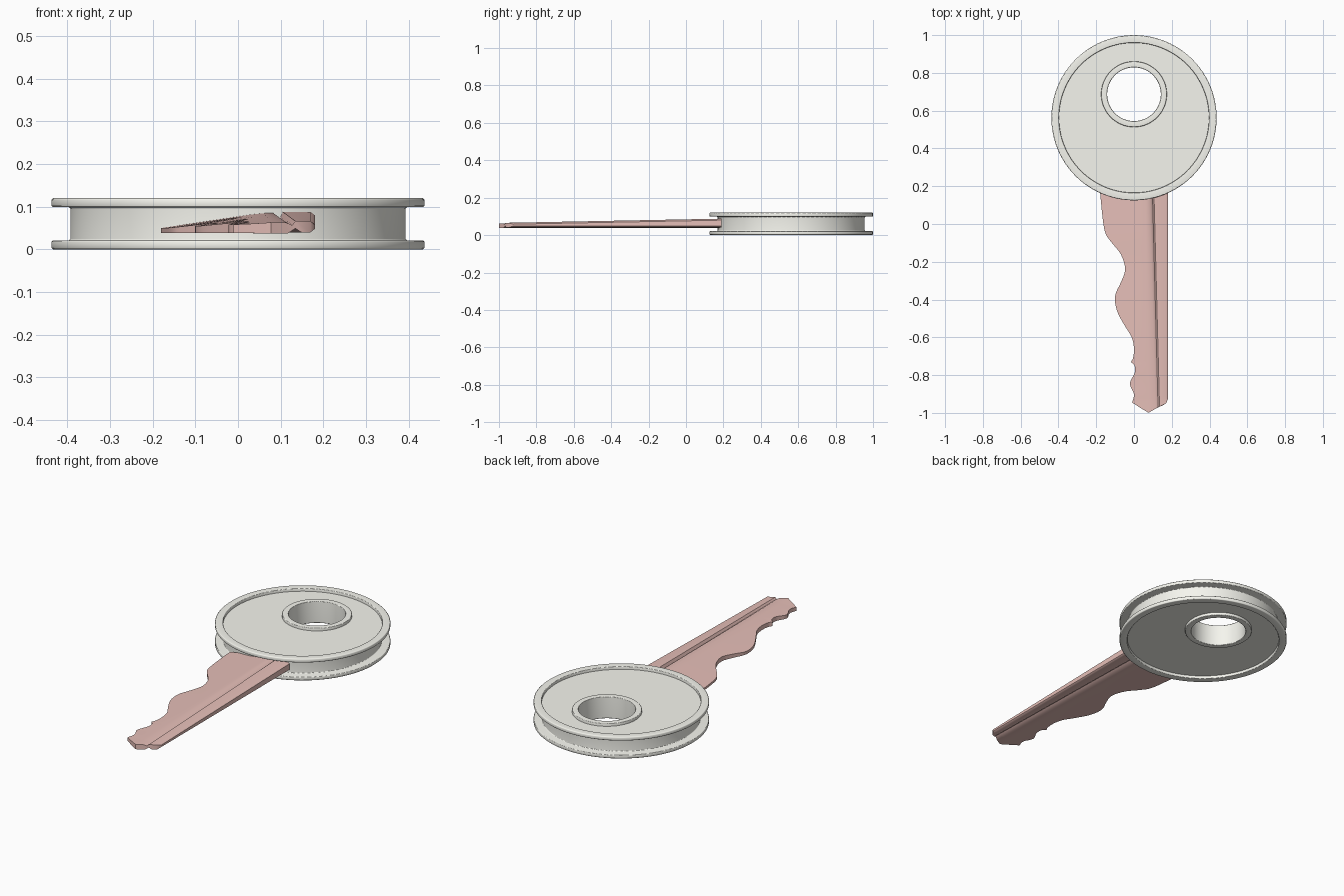
import bpy, bmesh, math
from mathutils import Vector

if "Cube" in bpy.data.objects:
    bpy.data.objects.remove(bpy.data.objects["Cube"])


def finish(name, rings, closed_chain, color, angle):
    """Skin a list of equal-sized vertex rings into one coloured object."""
    bm = bmesh.new()
    vs = [[bm.verts.new(p) for p in ring] for ring in rings]
    n, m = len(vs[0]), len(vs)
    for i in range(m if closed_chain else m - 1):
        a, b = vs[i], vs[(i + 1) % m]
        for j in range(n):
            k = (j + 1) % n
            bm.faces.new((a[j], a[k], b[k], b[j]))
    if not closed_chain:  # cap the ends with strips from top to bottom
        for r in (vs[0], vs[-1]):
            for i in range(n // 2 - 1):
                bm.faces.new((r[i], r[i + 1], r[n - 2 - i], r[n - 1 - i]))
    bmesh.ops.recalc_face_normals(bm, faces=bm.faces[:])
    me = bpy.data.meshes.new(name)
    bm.to_mesh(me)
    bm.free()
    ob = bpy.data.objects.new(name, me)
    bpy.context.collection.objects.link(ob)
    bpy.ops.object.select_all(action='DESELECT')
    ob.select_set(True)
    bpy.context.view_layer.objects.active = ob
    bpy.ops.object.shade_smooth_by_angle(angle=math.radians(angle))
    ob.modifiers.new("flat_faces", 'WEIGHTED_NORMAL').keep_sharp = True
    mat = bpy.data.materials.new(name + "_colour")
    mat.diffuse_color = (*color, 1)
    mat.use_nodes = True
    mat.node_tree.nodes["Principled BSDF"].inputs["Base Color"].default_value = mat.diffuse_color
    me.materials.append(mat)
    return ob


# Key head: spool-like disc with an off-centre ringed hole
H, SEG = 0.12, 96
HEAD, HOLE = 0.5625, 0.687
upper = [  # centre y, radius, z : from the hole outwards, then down to the waist
    (HOLE, 0.142, H - 0.003), (HOLE, 0.145, H), (HOLE, 0.171, H), (HOLE, 0.174, H - 0.003),
    (HOLE, 0.174, H - 0.016),
    (HEAD, 0.397, H - 0.016), (HEAD, 0.397, H - 0.003), (HEAD, 0.400, H),
    (HEAD, 0.433, H), (HEAD, 0.4375, H - 0.004), (HEAD, 0.4375, H - 0.018), (HEAD, 0.434, H - 0.021),
    (HEAD, 0.397, H - 0.021), (HEAD, 0.393, H - 0.025),
]
chain = upper + [(c, r, H - z) for c, r, z in reversed(upper)]
finish("key_head", [[(r * math.cos(2 * math.pi * i / SEG), c + r * math.sin(2 * math.pi * i / SEG), z)
                     for i in range(SEG)] for c, r, z in chain], True, (0.92, 0.92, 0.86), 55)

# Blade: toothed left edge as (x, y) control points
edge = [(-0.18, 0.19), (-0.177, 0.14), (-0.157, -0.03), (-0.125, -0.09), (-0.07, -0.16), (-0.047, -0.24),
        (-0.07, -0.31), (-0.10, -0.38), (-0.09, -0.46), (-0.048, -0.54), (-0.012, -0.60),
        (0.0, -0.66), (-0.005, -0.71), (-0.015, -0.73), (0.003, -0.75), (0.003, -0.79),
        (-0.022, -0.845), (0.0, -0.90), (-0.01, -0.945)]


def smooth(pts, steps=4):
    """Catmull-Rom curve through the points."""
    p = [Vector(q) for q in pts]
    p = [p[0]] + p + [p[-1]]
    out = []
    for a, b, c, d in zip(p, p[1:], p[2:], p[3:]):
        for s in range(steps):
            t = s / steps
            out.append(0.5 * (2 * b + (c - a) * t + (2 * a - 5 * b + 4 * c - d) * t * t
                              + (3 * b - a - 3 * c + d) * t ** 3))
    return out + [p[-1]]


TIP = [(-0.01, -0.945), (0.016, -0.963), (0.078, -1.0), (0.127, -0.970), (0.168, -0.955), (0.18, -0.925)]


def tip_y(x):
    """y of the pointed end at a given x."""
    for (x0, y0), (x1, y1) in zip(TIP, TIP[1:]):
        if x <= x1:
            return y0 + (y1 - y0) * (x - x0) / (x1 - x0)
    return TIP[-1][1]


def section(L, y, end=False):
    """Cross-section: wedge on the left, grooves above and below, rounded right edge."""
    t = (0.19 - y) / 1.19
    crest = 0.088 - 0.023 * t
    left = min(crest, (0.050 + (L + 0.18) * 0.13) * (1 - 0.2 * t))
    g, apex = 0.083 + 0.031 * t, 0.06 + 0.018 * t
    bot, R, d = 0.04, 0.18, 0.018 * (1 - 0.5 * t)
    prof = [(L, left), (0.03, crest - 0.006), (apex, crest - 0.003), (g, crest - 0.003),
            (g + 0.014, crest - d), (g + 0.022, crest), (R - 0.010, crest), (R, crest - 0.008),
            (R, bot + 0.008), (R - 0.010, bot),
            (g + 0.036, bot), (g + 0.022, bot + 0.009), (g + 0.004, bot - 0.003),
            (apex, bot - 0.003), (0.03, bot - 0.002), (L, bot - 0.002)]
    return [(x, tip_y(x) if end else y, z) for x, z in prof]


rings = [section(p.x, p.y) for p in smooth(edge)[:-1]]
rings.append(section(-0.01, -0.945, True))
# keep the last straight stations behind the tip on the rounded right corner
for ring in rings[:-1]:
    for i, (x, y, z) in enumerate(ring):
        ring[i] = (x, max(y, tip_y(x) + 0.003) if x > 0.15 else y, z)
finish("key_blade", rings, False, (0.79, 0.52, 0.48), 48)
